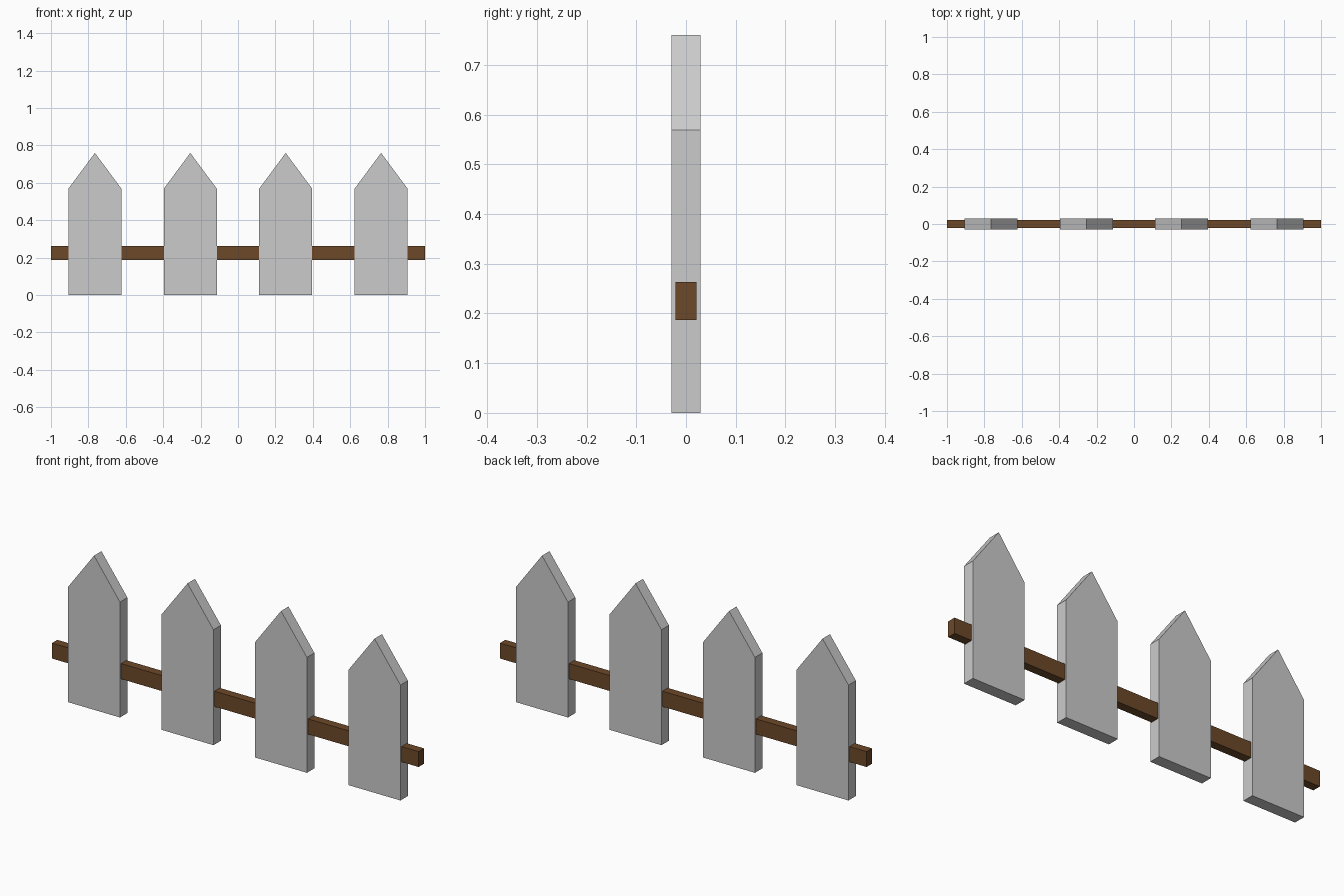
import bpy, bmesh

if "Cube" in bpy.data.objects:
    bpy.data.objects.remove(bpy.data.objects["Cube"])

WIDTH, SHOULDER, PEAK, DEPTH = 0.283, 0.569, 0.76, 0.058


def finish(name, bm, mat=None):
    bmesh.ops.recalc_face_normals(bm, faces=bm.faces)
    mesh = bpy.data.meshes.new(name)
    bm.to_mesh(mesh)
    bm.free()
    if mat:
        mesh.materials.append(mat)
    obj = bpy.data.objects.new(name, mesh)
    bpy.context.collection.objects.link(obj)


def prism(name, profile, x, depth, mat=None):
    """Extrude an x-z profile along y, centred on y = 0."""
    bm = bmesh.new()
    face = bm.faces.new([bm.verts.new((x + px, -depth / 2, pz)) for px, pz in profile])
    ext = bmesh.ops.extrude_face_region(bm, geom=[face])
    verts = [g for g in ext["geom"] if isinstance(g, bmesh.types.BMVert)]
    bmesh.ops.translate(bm, verts=verts, vec=(0, depth, 0))
    finish(name, bm, mat)


# Pointed pickets
h = WIDTH / 2
picket = [(-h, 0), (h, 0), (h, SHOULDER), (0, PEAK), (-h, SHOULDER)]
for i in range(4):
    prism(f"picket_{i + 1}", picket, (i - 1.5) * 0.51, DEPTH)

# Wooden rail running through the pickets
wood = bpy.data.materials.new("brown_wood")
wood.diffuse_color = (0.15, 0.065, 0.022, 1)
wood.use_nodes = True
wood.node_tree.nodes["Principled BSDF"].inputs["Base Color"].default_value = wood.diffuse_color
prism("rail", [(-1, 0.187), (1, 0.187), (1, 0.263), (-1, 0.263)], 0, 0.042, wood)
